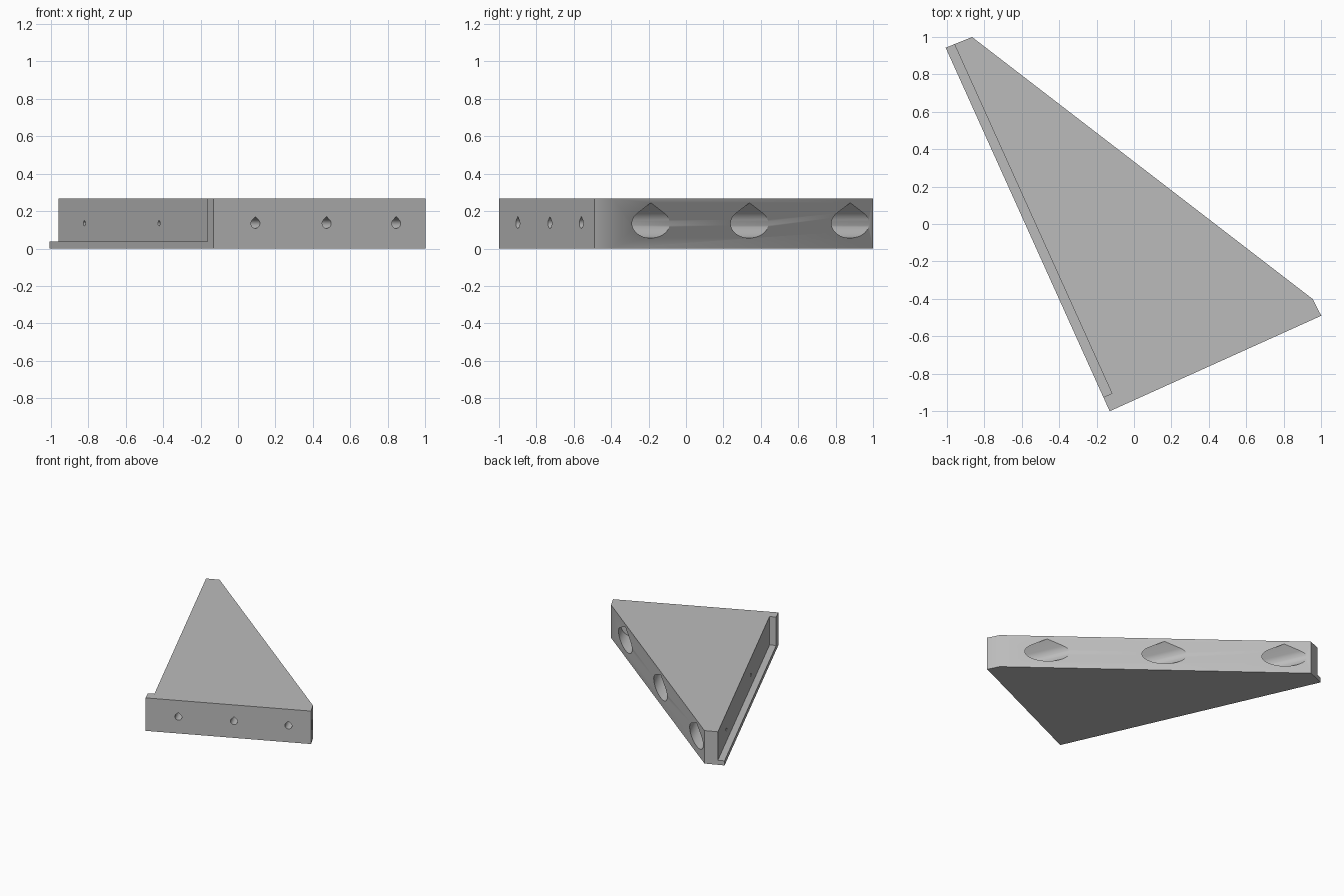
import bpy
import bmesh
from math import radians, cos, sin, sqrt
from mathutils import Matrix, Vector

cube = bpy.data.objects.get("Cube")
if cube:
    bpy.data.objects.remove(cube, do_unlink=True)

# Working frame: origin at the square corner, u along the short side, v along the long side
U = Vector((0.911, 0.411, 0)).normalized()
V = Vector((-U.y, U.x, 0))
FRAME = Matrix.Translation((-0.13, -1, 0)) @ Matrix((U, V, (0, 0, 1))).transposed().to_4x4()
HEIGHT, MID = 0.268, 0.134

grey = bpy.data.materials.new("plain grey")
grey.use_nodes = True
grey.diffuse_color = (0.5, 0.5, 0.5, 1)
grey.node_tree.nodes["Principled BSDF"].inputs["Base Color"].default_value = (0.5, 0.5, 0.5, 1)


def prism(name, points, sweep):
    """Sweep a flat outline, given in the working frame, into a solid."""
    bm = bmesh.new()
    face = bm.faces.new([bm.verts.new(p) for p in points])
    grown = bmesh.ops.extrude_face_region(bm, geom=[face], use_keep_orig=True)
    moved = [g for g in grown["geom"] if isinstance(g, bmesh.types.BMVert)]
    bmesh.ops.translate(bm, verts=moved, vec=sweep)
    bmesh.ops.recalc_face_normals(bm, faces=bm.faces)
    bm.transform(FRAME)
    mesh = bpy.data.meshes.new(name)
    bm.to_mesh(mesh)
    bm.free()
    mesh.materials.append(grey)
    obj = bpy.data.objects.new(name, mesh)
    bpy.context.collection.objects.link(obj)
    return obj


def teardrop(radius, steps=36):
    """Round hole outline with a pointed roof, as (across, up) pairs."""
    angles = [radians(135 + 270 * i / steps) for i in range(steps + 1)]
    return [(radius * cos(a), radius * sin(a)) for a in angles] + [(0, radius * sqrt(2))]


def bore_v(name, u, start, length, radius):
    return prism(name, [(u + a, start, MID + b) for a, b in teardrop(radius)], (0, length, 0))


def bore_u(name, v, start, length, radius):
    return prism(name, [(start, v + a, MID + b) for a, b in teardrop(radius)], (length, 0, 0))


# Wedge body with blunted tips
outline = [(0, 0), (1.24, 0), (1.235, 0.10), (0.152, 2.124), (0, 2.13)]
body = prism("bracket_body", [(u, v, 0) for u, v in outline], (0, 0, HEIGHT))

# Rebate along the long side, leaving a thin bottom lip
rebate = [(-0.1, 0.082), (0.05, 0.082), (0.05, 2.3), (-0.1, 2.3)]
cutters = [prism("rebate_cutter", [(u, v, 0.037) for u, v in rebate], (0, 0, 0.5))]

# Screw holes from the short side, with wide access bores from the slanted side
for u in (0.245, 0.662, 1.07):
    cutters.append(bore_v("screw_hole_cutter", u, -0.1, 0.4, 0.026))
    cutters.append(bore_v("access_bore_cutter", u, 0.16, 2.4, 0.078))

# Pilot holes in the rebate face
for v in (0.82, 1.79):
    cutters.append(bore_u("pilot_hole_cutter", v, 0, 0.14, 0.013))

bpy.ops.object.select_all(action="DESELECT")
body.select_set(True)
bpy.context.view_layer.objects.active = body
for cutter in cutters:
    cutter.hide_render = True
    cut = body.modifiers.new("cut", "BOOLEAN")
    cut.operation, cut.solver, cut.object = "DIFFERENCE", "EXACT", cutter
    bpy.ops.object.modifier_apply(modifier=cut.name)
    bpy.data.objects.remove(cutter, do_unlink=True)

bpy.ops.object.shade_smooth_by_angle(angle=radians(30))
